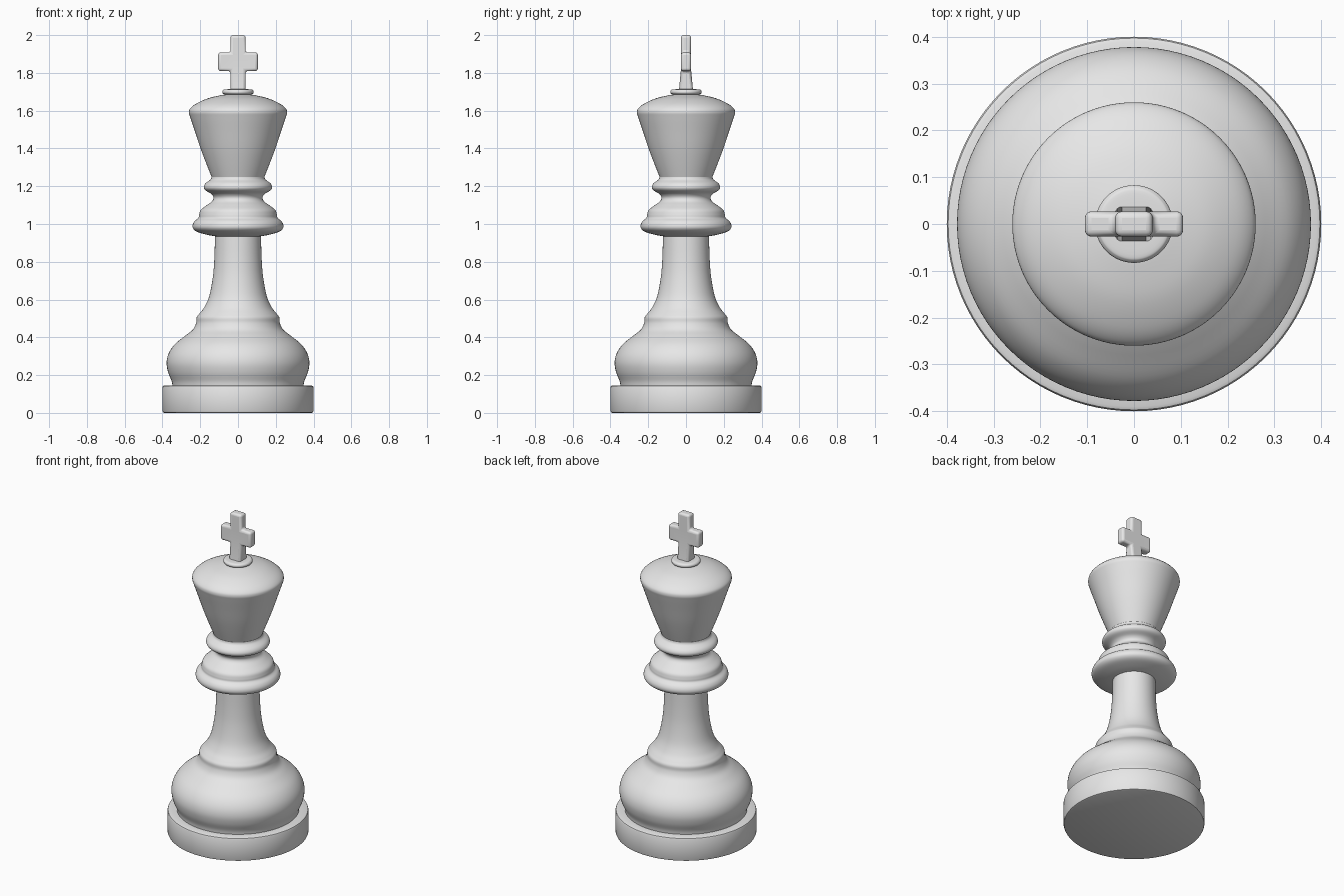
import bpy, bmesh, math

if "Cube" in bpy.data.objects:
    bpy.data.objects.remove(bpy.data.objects["Cube"])

mat = bpy.data.materials.new("light grey")
mat.diffuse_color = (0.8, 0.8, 0.8, 1)
mat.use_nodes = True
mat.node_tree.nodes["Principled BSDF"].inputs["Base Color"].default_value = mat.diffuse_color


def finish(bm, name, angle):
    bmesh.ops.recalc_face_normals(bm, faces=bm.faces)
    me = bpy.data.meshes.new(name)
    bm.to_mesh(me)
    bm.free()
    me.materials.append(mat)
    ob = bpy.data.objects.new(name, me)
    bpy.context.collection.objects.link(ob)
    bpy.ops.object.select_all(action='DESELECT')
    bpy.context.view_layer.objects.active = ob
    ob.select_set(True)
    bpy.ops.object.shade_smooth_by_angle(angle=math.radians(angle))
    return ob


def smooth_curve(p, n=5):
    # Catmull-Rom curve through the profile points
    q = [p[0]] + p + [p[-1]]
    out = []
    for i in range(1, len(q) - 2):
        a, b, c, d = q[i - 1:i + 3]
        for k in range(n):
            t = k / n
            out.append(tuple(0.5 * (2 * b[j] + (c[j] - a[j]) * t
                       + (2 * a[j] - 5 * b[j] + 4 * c[j] - d[j]) * t * t
                       + (3 * b[j] - a[j] - 3 * c[j] + d[j]) * t ** 3) for j in (0, 1)))
    return out + [p[-1]]


def lathe(name, profile, curved=True, segs=96):
    pts = smooth_curve(profile) if curved else profile
    bm = bmesh.new()
    vs = [bm.verts.new((max(r, 0), 0, z)) for r, z in pts]
    es = [bm.edges.new(e) for e in zip(vs, vs[1:])]
    bmesh.ops.spin(bm, geom=vs + es, cent=(0, 0, 0), axis=(0, 0, 1),
                   angle=2 * math.pi, steps=segs, use_merge=True)
    bmesh.ops.remove_doubles(bm, verts=bm.verts, dist=1e-5)
    finish(bm, name, 35)


# Foot disc with softened rims
lathe("base", [(0, 0), (0.39, 0), (0.397, 0.003), (0.4, 0.01), (0.4, 0.135),
               (0.397, 0.142), (0.39, 0.145), (0.347, 0.145)], False)
# Bulging lower body, shoulder and stem
lathe("body", [(0.347, 0.145), (0.352, 0.17), (0.37, 0.215), (0.378, 0.265), (0.367, 0.315),
               (0.335, 0.363), (0.28, 0.408), (0.24, 0.44), (0.222, 0.475), (0.219, 0.505),
               (0.205, 0.525), (0.178, 0.56), (0.152, 0.62), (0.133, 0.72),
               (0.125, 0.82), (0.122, 0.935)])
# Stacked collar rings
lathe("collar", [(0.122, 0.935), (0.165, 0.943), (0.215, 0.958), (0.237, 0.975), (0.24, 0.995),
                 (0.23, 1.015), (0.21, 1.032), (0.206, 1.05), (0.197, 1.075), (0.165, 1.1),
                 (0.138, 1.12), (0.13, 1.14), (0.142, 1.16), (0.172, 1.178), (0.181, 1.195),
                 (0.172, 1.215), (0.146, 1.235), (0.14, 1.25)])
# Flared head with domed top
lathe("head", [(0.14, 1.25), (0.168, 1.32), (0.198, 1.4), (0.228, 1.49), (0.253, 1.565),
               (0.26, 1.592), (0.252, 1.613), (0.22, 1.638), (0.16, 1.665), (0.09, 1.682),
               (0.065, 1.685)])
# Small ring under the cross
lathe("top_ring", [(0.065, 1.685), (0.079, 1.69), (0.083, 1.699), (0.079, 1.708),
                   (0.065, 1.713), (0, 1.714)])

# Cross: plus-shaped outline of quads, thickened, foot slightly flared in depth
bm = bmesh.new()
XS, ZS = (-0.105, -0.04, 0.04, 0.105), (1.69, 1.81, 1.908, 2.0)
cells = [(1, 0), (0, 1), (1, 1), (2, 1), (1, 2)]
grid = {}


def vert(i, k, s):
    if (i, k, s) not in grid:
        depth = 0.039 if k == 0 else 0.027
        grid[i, k, s] = bm.verts.new((XS[i], s * depth, ZS[k]))
    return grid[i, k, s]


for i, k in cells:
    ring = [(i, k), (i + 1, k), (i + 1, k + 1), (i, k + 1)]
    for s in (-1, 1):
        bm.faces.new([vert(a, b, s) for a, b in ring])
    sides = [(i, k - 1), (i + 1, k), (i, k + 1), (i - 1, k)]
    for n, other in enumerate(sides):
        if other not in cells:
            p, q = ring[n], ring[(n + 1) % 4]
            bm.faces.new([vert(*p, -1), vert(*q, -1), vert(*q, 1), vert(*p, 1)])
cross = finish(bm, "cross", 50)
bev = cross.modifiers.new("rounding", 'BEVEL')
bev.width = 0.014
bev.segments = 4
bev.limit_method = 'ANGLE'
bev.angle_limit = math.radians(40)
